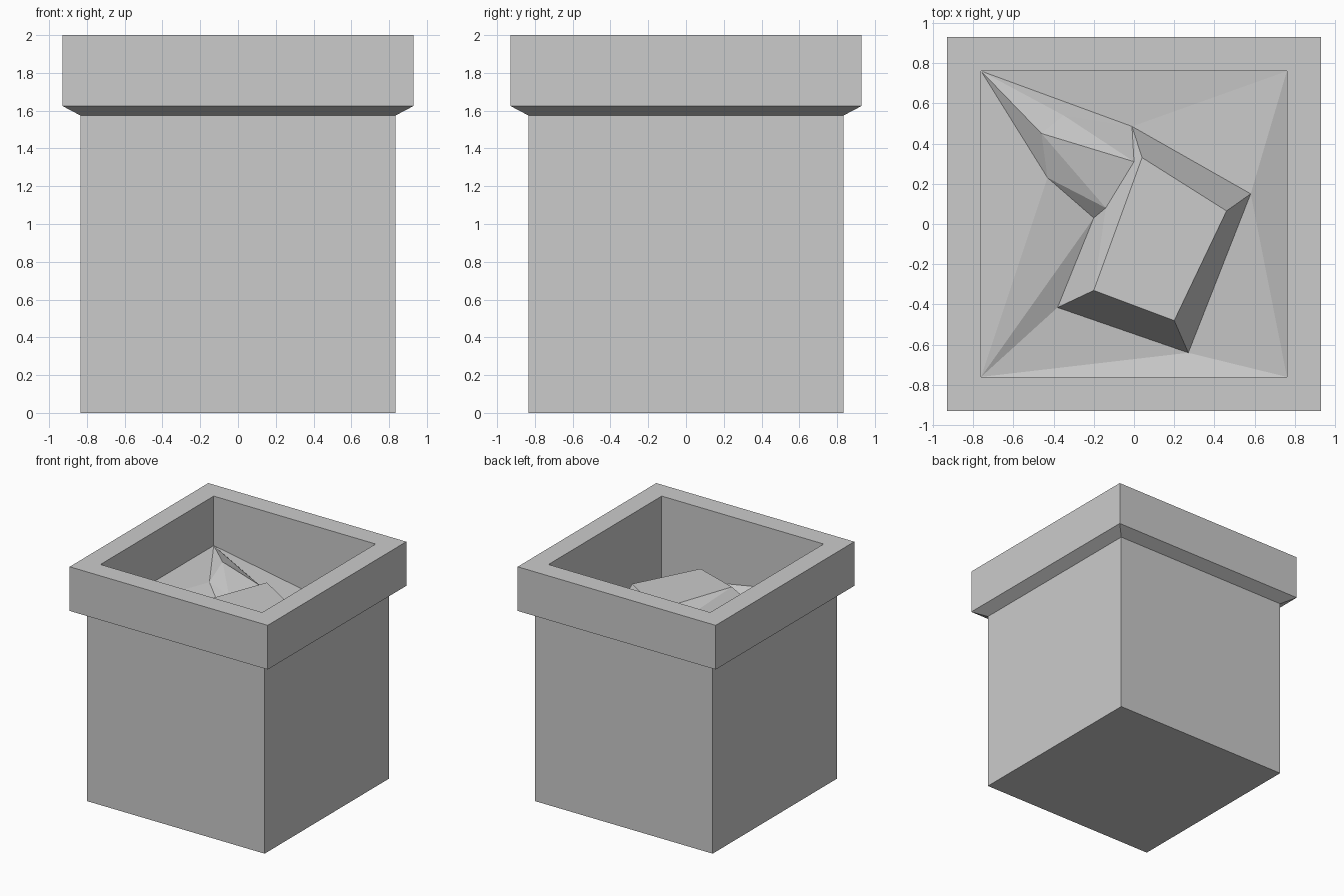
import bpy
import bmesh

cube = bpy.data.objects.get("Cube")
if cube:
    bpy.data.objects.remove(cube, do_unlink=True)

stone = bpy.data.materials.new("grey_stone")
stone.use_nodes = True
stone.diffuse_color = (0.6, 0.6, 0.6, 1)
stone.node_tree.nodes["Principled BSDF"].inputs["Base Color"].default_value = (0.6, 0.6, 0.6, 1)


def finish(name, bm):
    mesh = bpy.data.meshes.new(name)
    bm.to_mesh(mesh)
    bm.free()
    mesh.materials.append(stone)
    obj = bpy.data.objects.new(name, mesh)
    bpy.context.collection.objects.link(obj)


def square_stack(name, profile):
    """Bridge square rings of (half width, height), closing both ends."""
    bm = bmesh.new()
    rings = [[bm.verts.new((sx * w, sy * w, z))
              for sx, sy in ((-1, -1), (1, -1), (1, 1), (-1, 1))] for w, z in profile]
    for low, high in zip(rings, rings[1:]):
        for i in range(4):
            j = (i + 1) % 4
            bm.faces.new((low[i], low[j], high[j], high[i]))
    bm.faces.new(rings[0][::-1])
    bm.faces.new(rings[-1])
    finish(name, bm)


def facets(name, points, faces):
    """Low-poly sheet from named points; every face looks upward."""
    bm = bmesh.new()
    used = {k: bm.verts.new(points[k]) for k in dict.fromkeys("".join(faces))}
    for face in faces:
        bm.faces.new([used[k] for k in face])
    bm.normal_update()
    for f in bm.faces:
        if f.normal.z < 0:
            f.normal_flip()
    finish(name, bm)


# Square pot with a flared rim and a hollow top
square_stack("pot", [(0.835, 0), (0.835, 1.575), (0.93, 1.625),
                     (0.93, 2), (0.76, 2), (0.76, 1.3)])

# Shared points: pot corners P-S, block foot A-D, block top a-d, rock E-J
pts = dict(
    P=(-0.76, 0.76, 1.58), Q=(0.76, 0.76, 1.31), R=(0.76, -0.76, 1.31), S=(-0.76, -0.76, 1.58),
    A=(-0.01, 0.485, 1.45), B=(0.58, 0.15, 1.38), C=(0.27, -0.64, 1.33), D=(-0.38, -0.415, 1.48),
    a=(0.04, 0.33, 1.645), b=(0.46, 0.065, 1.65), c=(0.2, -0.48, 1.64), d=(-0.2, -0.33, 1.65),
    E=(-0.2, 0.03, 1.5), F=(-0.43, 0.23, 1.56), G=(-0.46, 0.45, 1.64), H=(-0.35, 0.54, 1.57),
    I=(0.0, 0.31, 1.61), J=(-0.14, 0.08, 1.58))

# Uneven ground sloping towards the left side of the pot
facets("ground", pts, ["QRB", "RCB", "RSC", "SDC", "SED", "SFE", "SPF",
                       "PGF", "PHG", "PAH", "PQA", "QBA"])

# Tapered block half sunk in the ground
facets("buried_block", pts, ["abcd", "ABba", "BCcb", "CDdc", "DEJd", "JIad", "IAa"])

# Small rock leaning on the block
facets("leaning_rock", pts, ["GHI", "HAI", "GIJ", "GJF", "JEF"])
